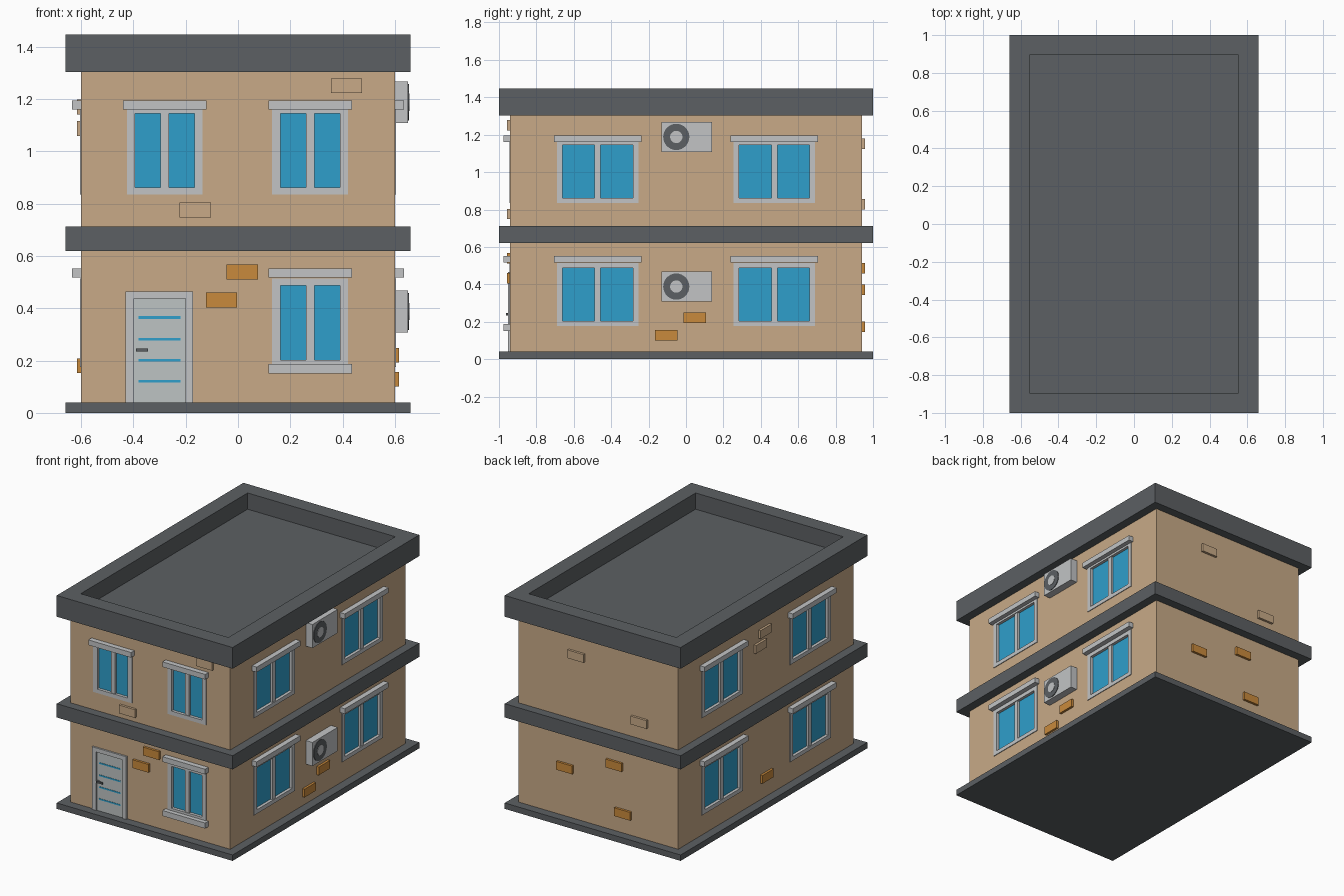
import bpy, bmesh, math
from mathutils import Matrix, Vector

if "Cube" in bpy.data.objects:
    bpy.data.objects.remove(bpy.data.objects["Cube"])


def material(name, hexcode):
    def lin(c):
        c /= 255
        return c / 12.92 if c <= 0.04045 else ((c + 0.055) / 1.055) ** 2.4
    m = bpy.data.materials.new(name)
    m.diffuse_color = [lin(int(hexcode[i:i + 2], 16)) for i in (0, 2, 4)] + [1]
    m.use_nodes = True
    m.node_tree.nodes["Principled BSDF"].inputs["Base Color"].default_value = m.diffuse_color
    return m


TAN = material("tan_wall", "C8AA87")
SLATE = material("dark_grey", "5C6063")
ORANGE = material("orange_brick", "C98A3C")
PALE = material("pale_grey", "C2C4C5")
DOOR = material("door_grey", "BEC4C3")
BLUE = material("blue_glass", "2F9FCB")

WX, WY = 0.60, 0.94  # wall half sizes


def place(side, u, v, d):
    """Wall coordinates (along, up, outward) to world."""
    return Vector({"front": (u, -WY - d, v), "back": (u, WY + d, v),
                   "right": (WX + d, u, v), "left": (-WX - d, u, v)}[side])


def finish(name, bm, mat):
    me = bpy.data.meshes.new(name)
    bm.to_mesh(me)
    bm.free()
    if mat:
        me.materials.append(mat)
    ob = bpy.data.objects.new(name, me)
    bpy.context.collection.objects.link(ob)
    return ob


def add_box(bm, a, b):
    a, b = Vector(a), Vector(b)
    size = [abs(q - p) for p, q in zip(a, b)]
    mat = Matrix.Translation((a + b) / 2) @ Matrix.Diagonal((*size, 1))
    return bmesh.ops.create_cube(bm, size=1, matrix=mat)


def box(name, a, b, mat):
    bm = bmesh.new()
    add_box(bm, a, b)
    return finish(name, bm, mat)


def wall_boxes(name, side, boxes, mat):
    """One object from boxes (u0, u1, v0, v1, d0, d1) on a wall."""
    bm = bmesh.new()
    for u0, u1, v0, v1, d0, d1 in boxes:
        add_box(bm, place(side, u0, v0, d0), place(side, u1, v1, d1))
    return finish(name, bm, mat)


holes = bmesh.new()


def window(side, u, z, hw, sill=False):
    """u centre, z glass bottom, hw half width of the glass."""
    n = f"{side}_window"
    t, top = 0.031, z + 0.284
    f0, f1 = -0.025, 0.005
    add_box(holes, place(side, u - hw - 0.01, z - 0.01, -0.03),
            place(side, u + hw + 0.01, top + 0.01, 0.05))
    wall_boxes(n + "_frame", side, [
        (u - hw - t, u - hw, z - 0.027, top + 0.027, f0, f1),
        (u + hw, u + hw + t, z - 0.027, top + 0.027, f0, f1),
        (u - hw, u + hw, z - 0.027, z, f0, f1),
        (u - hw, u + hw, top, top + 0.027, f0, f1),
        (u - 0.016, u + 0.016, z, top, f0, 0)], PALE)
    wall_boxes(n + "_glass", side, [(u - hw, u + hw, z, top, -0.022, -0.015)], BLUE)
    lz = top + (0.014 if z > 0.6 else 0.03)
    lw = hw + 0.046
    wall_boxes(n + "_lintel", side, [(u - lw, u + lw, lz, lz + 0.035, -0.01, 0.035)], PALE)
    if sill:
        wall_boxes(n + "_sill", side, [(u - lw, u + lw, 0.15, 0.187, -0.01, 0.035)], PALE)


# Slabs
box("base_slab", (-0.66, -1, 0), (0.66, 1, 0.04), SLATE)
box("floor_band", (-0.66, -1, 0.62), (0.66, 1, 0.713), SLATE)

# Roof with sunken top
bm = bmesh.new()
add_box(bm, (-0.66, -1, 1.303), (0.66, 1, 1.447))
top = max(bm.faces, key=lambda f: f.calc_center_median().z)
bmesh.ops.inset_region(bm, faces=[top], thickness=0.15)
floor = bmesh.ops.extrude_discrete_faces(bm, faces=[top])["faces"][0]
bmesh.ops.translate(bm, verts=floor.verts, vec=(0, 0, -0.11))
finish("roof", bm, SLATE)

# Windows
window("front", -0.28, 0.862, 0.114)
window("front", 0.276, 0.862, 0.114)
window("front", 0.276, 0.203, 0.114, sill=True)
for side in ("left", "right"):
    for u in (-0.472, 0.472):
        for z in (0.862, 0.203):
            window(side, u, z, 0.188)

# Walls with window openings
walls = box("walls", (-WX, -WY, 0.03), (WX, WY, 1.31), TAN)
cutter = finish("window_cutter", holes, TAN)
cutter.hide_render = True
cutter.hide_viewport = True
cutter.display_type = 'WIRE'
mod = walls.modifiers.new("openings", 'BOOLEAN')
mod.operation, mod.solver, mod.object = 'DIFFERENCE', 'EXACT', cutter

# Door
wall_boxes("door_frame", "front", [(-0.43, -0.398, 0.04, 0.465, -0.01, 0.012),
                                   (-0.20, -0.172, 0.04, 0.465, -0.01, 0.012),
                                   (-0.398, -0.20, 0.437, 0.465, -0.01, 0.012)], PALE)
wall_boxes("door_panel", "front", [(-0.398, -0.20, 0.04, 0.437, -0.01, 0.005)], DOOR)
wall_boxes("door_glass_strips", "front",
           [(-0.38, -0.22, z - 0.005, z + 0.005, 0, 0.007)
            for z in (0.365, 0.282, 0.202, 0.121)], BLUE)
wall_boxes("door_handle", "front", [(-0.39, -0.376, 0.234, 0.246, 0, 0.022),
                                    (-0.39, -0.345, 0.234, 0.246, 0.014, 0.022)], SLATE)

# Air conditioners on the right wall
for z in (1.188, 0.388):
    wall_boxes("air_conditioner", "right", [(-0.13, 0.14, z - 0.08, z + 0.08, -0.01, 0.05)], PALE)
    for name, r, d, mat in (("fan_ring", 0.07, 0.004, SLATE), ("fan_hub", 0.033, 0.006, PALE)):
        bm = bmesh.new()
        bmesh.ops.create_cone(bm, cap_ends=True, segments=32, radius1=r, radius2=r, depth=d,
                              matrix=Matrix.Translation((WX + 0.05 + d / 2, -0.052, z))
                              @ Matrix.Rotation(math.pi / 2, 4, 'Y'))
        finish(name, bm, mat)

# Protruding bricks: centre along wall and height; orange on the ground floor
bricks = {
    "front": [(0.415, 1.251), (-0.164, 0.776), (0.016, 0.539), (-0.063, 0.432)],
    "right": [(-0.106, 0.128), (0.046, 0.22)],
    "left": [(0.02, 1.17), (0.07, 1.088), (0.0, 0.18)],
    "back": [(0.16, 1.151), (-0.313, 0.829), (0.245, 0.372), (-0.125, 0.487), (-0.19, 0.174)],
}
for side, spots in bricks.items():
    for u, z in spots:
        wall_boxes(side + "_brick", side,
                   [(u - 0.06, u + 0.06, z - 0.028, z + 0.028, -0.01, 0.016)],
                   ORANGE if z < 0.62 else TAN)
